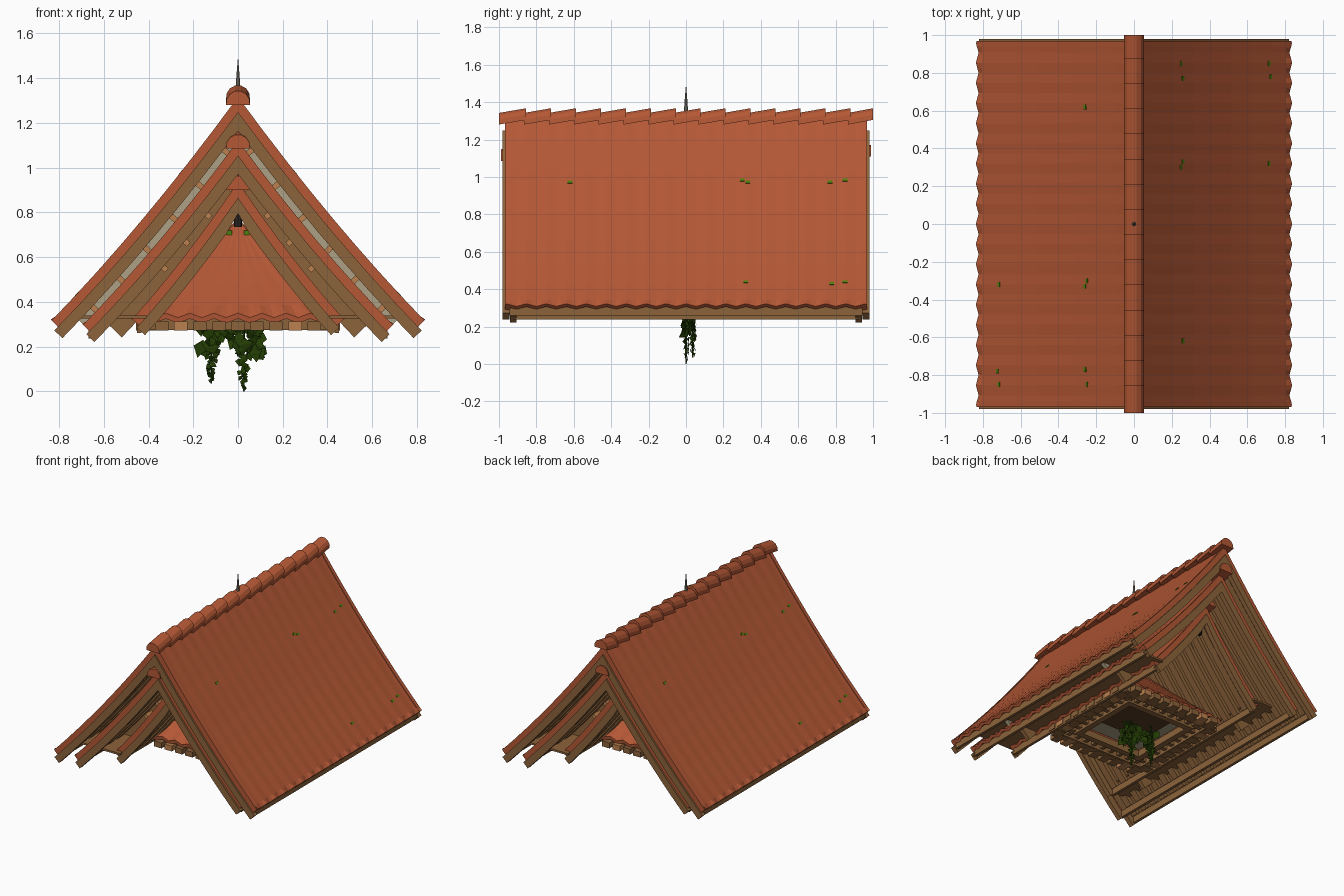
import bpy, bmesh, math, random
from mathutils import Matrix, Vector

if "Cube" in bpy.data.objects:
    bpy.data.objects.remove(bpy.data.objects["Cube"])

random.seed(4)
COL = {"clay_tile": (.46, .098, .036), "wood": (.265, .126, .044), "light_wood": (.50, .22, .08),
       "dark_wood": (.10, .045, .018), "plaster": (.42, .35, .23), "vine_green": (.016, .045, .001),
       "moss_green": (.075, .22, .003), "dark_metal": (.025, .018, .014), "grey_metal": (.22, .20, .16)}
MATS = {}
for n, c in COL.items():
    MATS[n] = bpy.data.materials.new(n)
    MATS[n].diffuse_color = (*c, 1)
parts = {}


def part(name, mat):
    """Shared mesh for a named part."""
    return parts.setdefault(name, (bmesh.new(), mat))[0]


def loft(bm, rings):
    """Skin a list of closed rings and cap both ends."""
    vs = [[bm.verts.new(p) for p in r] for r in rings]
    n = len(vs[0])
    for a, b in zip(vs, vs[1:]):
        for i in range(n):
            bm.faces.new((a[i], a[(i + 1) % n], b[(i + 1) % n], b[i]))
    bm.faces.new(vs[0])
    bm.faces.new(vs[-1])


def box(bm, c, s, roty=0, rotz=0):
    m = (Matrix.Translation(c) @ Matrix.Rotation(rotz, 4, 'Z') @ Matrix.Rotation(roty, 4, 'Y')
         @ Matrix.Diagonal((*s, 1)))
    bmesh.ops.create_cube(bm, size=1, matrix=m)


SAG = .14


def height(r, u):
    return r[1] - (r[1] - r[2]) * (u + SAG * u * (1 - u))


def slope(r, u):
    return (r[1] - r[2]) * (1 + SAG * (1 - 2 * u)) / r[0]


def point(r, u, t):
    """Point on a gable section: u from -1 to 1, t = depth below the tile line."""
    a = abs(u)
    s = slope(r, a)
    L = math.hypot(1, s)
    if a < 1e-6:
        return 0, r[1] - t * L
    return math.copysign(max(r[0] * a - t * s / L, .001), u), height(r, a) - t / L


def slab(bm, r, t0, t1, y0, y1, reach=1.0, n=8):
    """Bent gable-shaped layer between depths t0 and t1."""
    rings = []
    for i in range(-n, n + 1):
        x0, z0 = point(r, reach * i / n, t0)
        x1, z1 = point(r, reach * i / n, t1)
        rings.append([(x0, y0, z0), (x0, y1, z0), (x1, y1, z1), (x1, y0, z1)])
    loft(bm, rings)


def wave_sheet(bm, r, half):
    """Clay tile sheet with faint columns and a scalloped eave."""
    m = round(2 * half / .107) * 4
    us = [0, .12, .25, .38, .5, .62, .75, .87, .97, 1]
    rings = []
    for u in [-v for v in us[:0:-1]] + us:
        top, bot = [], []
        for k in range(m + 1):
            y = -half + 2 * half * k / m
            w = (.010 if abs(u) == 1 else .001) * math.cos(math.pi * k / 2)
            x, z = point(r, u, -w)
            top.append((x, y, z))
            x, z = point(r, u, .022 - w)
            bot.append((x, y, z))
        rings.append(top + bot[::-1])
    loft(bm, rings)


def ridge(name, apex, half, count):
    """Row of overlapping, tilted half-round ridge tiles."""
    bm = part(name, "clay_tile")
    step = 2 * half / count
    for i in range(count):
        rings = []
        for y, dz in ((-half + i * step, -.022), (-half + (i + 1) * step + .012, .003)):
            arc = [math.radians(-8 + 196 * k / 7) for k in range(8)]
            rings.append([(.054 * math.cos(a), min(y, half), apex + dz + .056 * math.sin(a)) for a in arc])
        loft(bm, rings)


# three nested gable roofs: (half width, apex, eave), half length, ridge half length, ridge tiles
ROOFS = {"outer": ((.83, 1.31, .315), .98, 1.0, 15),
         "middle": ((.69, 1.115, .295), .94, .99, 15),
         "inner": ((.47, .93, .32), .78, .81, 12)}
for nm, (r, half, rh, cnt) in ROOFS.items():
    wave_sheet(part(nm + "_roof_tiles", "clay_tile"), r, half - .02)
    ridge(nm + "_ridge_tiles", r[1], rh, cnt)
    slab(part(nm + "_roof_deck", "wood"), r, .022, .036, -half + .03, half - .03, .98)
    for s in (-1, 1):
        # clay verge strip and barge board at each gable end
        y = sorted((s * (half - .04), s * (half - .012)))
        slab(part(nm + "_verge_tiles", "clay_tile"), r, -.004, .038, *y)
        y = sorted((s * (half - .035), s * half))
        slab(part(nm + "_barge_boards", "wood"), r, .036, .086, *y, 1.02)
        # upright eave board
        x, z = point(r, .985, .05)
        box(part(nm + "_eave_boards", "wood"), (s * (x + .015), 0, z - .008), (.02, 2 * half - .04, .05))
    # rafters under the deck
    k = int((half - .08) / .1)
    for i in range(-k, k + 1):
        slab(part(nm + "_rafters", "wood"), r, .036, .066, i * .1 - .026, i * .1 + .026, .975, 6)

# plaster and timber infill between the roof layers, with purlin ends
outer, middle, inner = (ROOFS[k][0] for k in ("outer", "middle", "inner"))
for s in (-1, 1):
    y = sorted((s * .50, s * .53))
    slab(part("plaster_infill", "plaster"), outer, .06, .125, *y, .93)
    slab(part("timber_infill", "wood"), middle, .06, .16, *y, .92)
    for u in (.16, .3, .44, .58, .72, .86):
        x, z = point(outer, u, .095)
        box(part("outer_purlins", "light_wood"), (s * x, 0, z), (.025, 1.3, .04), s * math.atan(slope(outer, u)))
        if u < .7:
            x, z = point(middle, u, .088)
            box(part("middle_purlins", "light_wood"), (s * x, 0, z), (.025, 1.2, .04),
                s * math.atan(slope(middle, u)))
    # flat soffit beside the frame
    box(part("soffit_boards", "wood"), (s * .57, 0, .332), (.32, 1.6, .014))

# small four-sided tiled roof at the centre
pyr = (.43, .775, .34)
for k in range(4):
    rot = Matrix.Rotation(k * math.pi / 2, 3, 'Z')
    rings = []
    for i in range(9):
        u = .03 + .97 * i / 8
        top, bot = [], []
        for j in range(33):
            w = (.010 if i == 8 else .001) * math.cos(j * math.pi / 2)
            x = pyr[0] * u * (j / 16 - 1)
            top.append(rot @ Vector((x, -pyr[0] * u, height(pyr, u) + w)))
            bot.append(rot @ Vector((x, -pyr[0] * u + .003, height(pyr, u) + w - .025)))
        rings.append(top + bot[::-1])
    loft(part("centre_roof_tiles", "clay_tile"), rings)
    # square timber frame with projecting rafter tails
    for d, sz, nm in ((.375, .055, "frame_outer_beams"), (.27, .045, "frame_inner_beams")):
        box(part(nm, "wood"), rot @ Vector((0, -d, .30)), (2 * d + sz, sz, .05), 0, k * math.pi / 2)
    for i in range(-4, 5):
        tail = ("frame_rafter_tails", "light_wood") if abs(i) == 3 else ("frame_block_tails", "wood")
        box(part(*tail), rot @ Vector((i * .085, -.405, .292)),
            (.06, .10, .04), 0, k * math.pi / 2)
        box(part("frame_joists", "wood"), rot @ Vector((i * .075, -.32, .305)),
            (.03, .10, .03), 0, k * math.pi / 2)
box(part("frame_ceiling", "plaster"), (0, 0, .365), (.56, .56, .012))
box(part("ceiling_hatch", "dark_wood"), (0, 0, .356), (.40, .30, .008))


# finial: dark post on the centre roof and thin metal spike through the ridge
def rod(bm, z0, z1, r0, r1, x=0, y=0, n=8):
    loft(bm, [[(x + r * math.cos(2 * math.pi * i / n), y + r * math.sin(2 * math.pi * i / n), z)
               for i in range(n)] for z, r in ((z0, r0), (z1, r1))])


for s in (-1, 1):
    rod(part("gable_pendant", "dark_metal"), .735, .79, .018, .018, 0, s * .70)
    rod(part("gable_pendant", "dark_metal"), .79, .825, .018, .008, 0, s * .70)
rod(part("roof_spike", "grey_metal"), 1.30, 1.40, .014, .008)
rod(part("roof_spike", "grey_metal"), 1.40, 1.485, .008, .001)


# hanging vines: leafy clump and two trailing strands
def leaf(bm, c, size):
    m = Matrix.Rotation(random.uniform(-.5, .5), 3, 'Z') @ Matrix.Rotation(random.uniform(0, 6.28), 3, 'Y') \
        @ Matrix.Rotation(random.uniform(-.6, .6), 3, 'X')
    vs = []
    for p in ((0, 0, -1), (.7, .15, 0), (0, 0, .8), (-.7, .15, 0)):
        v = Vector(c) + m @ (Vector(p) * size)
        v.z = max(v.z, 0)
        vs.append(bm.verts.new(v))
    bm.faces.new(vs[:3])
    bm.faces.new((vs[0], vs[2], vs[3]))


vine = part("vine_leaves", "vine_green")
for i in range(60):
    x = random.uniform(-.19, .12)
    low = .21 if abs(x + .04) < .04 else .17
    leaf(vine, (x, random.uniform(-.02, .04), random.uniform(low, .30)), random.uniform(.03, .048))
for x, y, z0 in ((-.12, .035, .035), (.025, .0, .0)):
    rod(part("vine_stems", "vine_green"), z0, .35, .004, .006, x, y, 5)
    for i in range(34):
        t = i / 33
        spread = .008 + .03 * t
        leaf(vine, (x + random.uniform(-spread, spread), y + random.uniform(-.012, .012),
                    z0 + .012 + t * .2), .012 + .016 * t)

# moss tufts on the slopes
moss = part("moss_tufts", "moss_green")
for s in (-1, 1):
    for y, u in ((.30, .3), (.33, .31), (.85, .3), (.77, .31), (.32, .86), (.85, .86), (.78, .87), (-.62, .31)):
        x, z = point(outer, u, -.002)
        box(moss, (s * x, s * y, z), (.016, .025, .006), s * math.atan(slope(outer, u)))
    box(moss, (s * .04, -.06, .71), (.025, .02, .02))

# turn every part into an object
for name, (bm, mat) in parts.items():
    bmesh.ops.recalc_face_normals(bm, faces=bm.faces)
    me = bpy.data.meshes.new(name)
    bm.to_mesh(me)
    bm.free()
    me.materials.append(MATS[mat])
    bpy.context.collection.objects.link(bpy.data.objects.new(name, me))

for m in bpy.data.materials:
    if m.users and not m.is_grease_pencil:
        m.use_nodes = True
        m.node_tree.nodes["Principled BSDF"].inputs["Base Color"].default_value = m.diffuse_color
